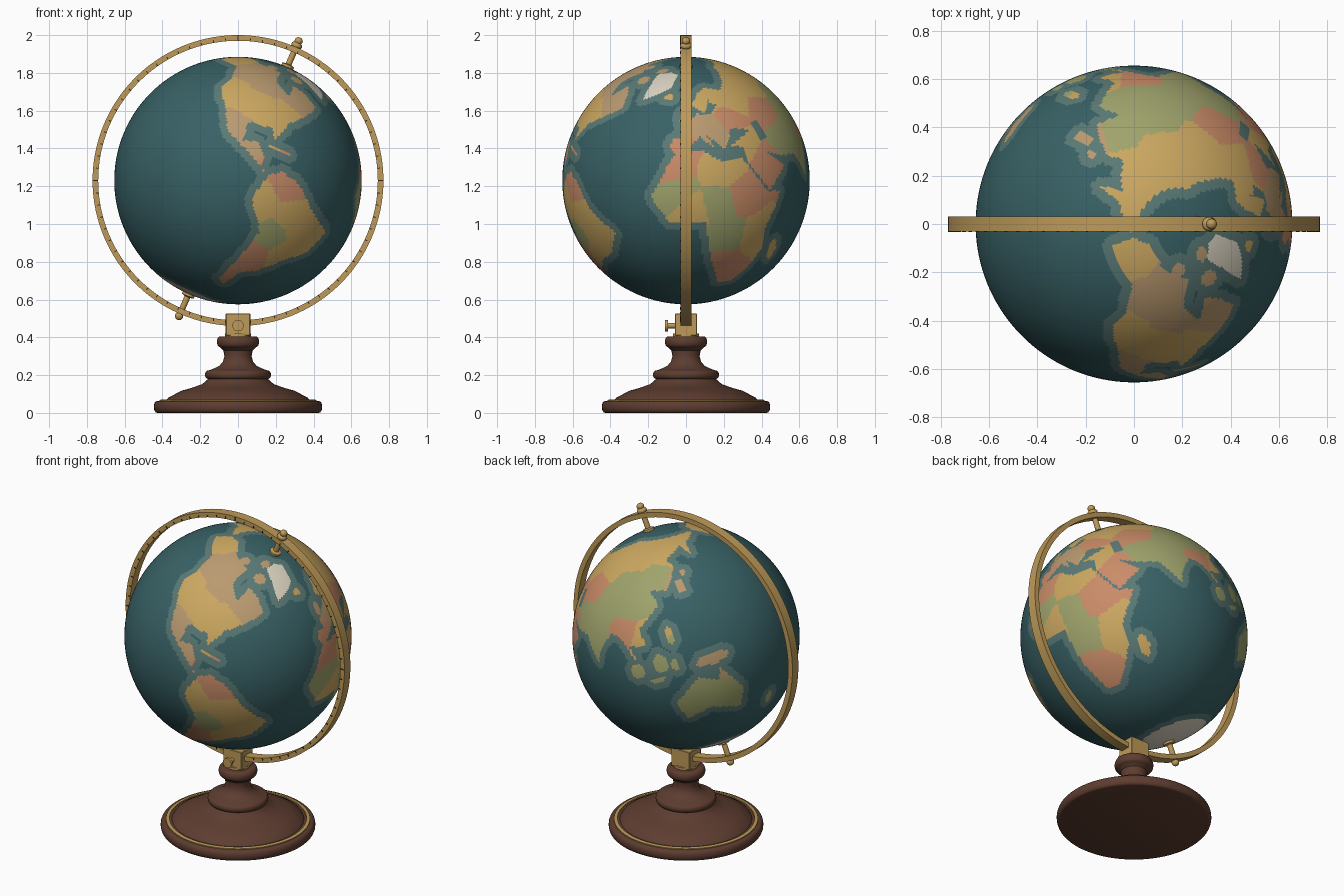
import bpy
import bmesh
from math import sin, cos, pi, radians, degrees, atan2, asin
from mathutils import Matrix, Vector
from mathutils.kdtree import KDTree

if "Cube" in bpy.data.objects:
    bpy.data.objects.remove(bpy.data.objects["Cube"])

CENTRE = Matrix.Translation((0, 0, 1.23))
TILT = CENTRE @ Matrix.Rotation(radians(23.5), 4, "Y")
FACING = Matrix.Rotation(pi / 2, 4, "X")      # turns +z to the front
RADIUS = 0.655
FRONT_LONGITUDE = -90


# ---- materials ----
def make_material(name, red, green, blue):
    linear = [((c / 255 + 0.055) / 1.055) ** 2.4 for c in (red, green, blue)] + [1]
    material = bpy.data.materials.new(name)
    material.use_nodes = True
    material.diffuse_color = linear
    shader = material.node_tree.nodes["Principled BSDF"]
    shader.inputs["Base Color"].default_value = linear
    return material


ocean = make_material("deep ocean", 56, 97, 101)
shallow = make_material("shallow water", 90, 122, 118)
gold = make_material("gold land", 204, 168, 97)
tan = make_material("tan land", 186, 154, 112)
green = make_material("green land", 160, 164, 108)
rust = make_material("rust land", 202, 140, 104)
ice = make_material("ice", 220, 212, 194)
brass = make_material("brass", 190, 154, 88)
wood = make_material("dark wood", 94, 61, 48)
ink = make_material("dark ink", 50, 38, 24)


# ---- helpers ----
def finish(name, bm, materials, matrix=Matrix(), smooth=True):
    mesh = bpy.data.meshes.new(name)
    bm.to_mesh(mesh)
    bm.free()
    for material in materials:
        mesh.materials.append(material)
    if smooth:
        mesh.shade_smooth()
        mesh.set_sharp_from_angle(angle=radians(35))
    obj = bpy.data.objects.new(name, mesh)
    obj.matrix_world = matrix
    bpy.context.collection.objects.link(obj)


def lathe(name, profile, material, matrix=Matrix(), steps=32, closed=False):
    bm = bmesh.new()
    verts = [bm.verts.new((r, 0, z)) for r, z in profile]
    edges = [bm.edges.new(pair) for pair in zip(verts, verts[1:])]
    if closed:
        edges.append(bm.edges.new((verts[-1], verts[0])))
    bmesh.ops.spin(bm, geom=verts + edges, axis=(0, 0, 1), cent=(0, 0, 0),
                   angle=2 * pi, steps=steps, use_merge=True)
    bmesh.ops.remove_doubles(bm, verts=bm.verts, dist=0.0001)
    bmesh.ops.recalc_face_normals(bm, faces=bm.faces)
    finish(name, bm, [material], matrix)


def bead(radius, bulge, bottom, top):
    """Half-round moulding that swells (or, with a negative bulge, narrows) between two heights."""
    middle, half = (bottom + top) / 2, (top - bottom) / 2
    angles = [pi * i / 8 for i in range(9)]
    return [(radius + bulge * sin(a), middle - half * cos(a)) for a in angles]


def direction(lon, lat):
    turn, rise = radians(lon - FRONT_LONGITUDE), radians(lat)
    return Vector((cos(rise) * sin(turn), -cos(rise) * cos(turn), sin(rise)))


def inside(lon, lat, outline):
    hit = False
    for (ax, ay), (bx, by) in zip(outline, outline[1:] + outline[:1]):
        if (ay > lat) != (by > lat) and lon < ax + (bx - ax) * (lat - ay) / (by - ay):
            hit = not hit
    return hit


# ---- coastlines as rough longitude and latitude outlines ----
north_america = [
    (-168, 66), (-156, 71), (-95, 69), (-94, 59), (-80, 52), (-77, 62), (-65, 59), (-56, 52),
    (-76, 36), (-81, 25), (-84, 30), (-97, 28), (-96, 18), (-88, 21), (-83, 15), (-82, 9),
    (-78, 8), (-95, 16), (-105, 20), (-112, 30), (-124, 40), (-124, 48), (-135, 58), (-165, 58)]
south_america = [
    (-78, 8), (-72, 12), (-62, 10), (-50, 1), (-35, -6), (-39, -18), (-48, -26), (-58, -38),
    (-65, -42), (-68, -55), (-74, -52), (-70, -18), (-81, -5)]
africa = [
    (-6, 36), (10, 37), (20, 31), (32, 31), (43, 12), (51, 11), (39, -6), (40, -15), (32, -28),
    (25, -34), (18, -34), (12, -16), (9, 4), (-8, 4), (-17, 15), (-10, 30)]
europe = [
    (-9, 37), (-9, 43), (-2, 43), (-4, 48), (9, 56), (20, 55), (30, 60), (22, 61), (25, 65),
    (16, 56), (5, 61), (14, 68), (26, 71), (45, 67), (45, 43), (31, 46), (28, 42), (23, 37),
    (13, 45), (17, 38), (9, 44), (-3, 36)]
asia = [
    (45, 67), (70, 73), (104, 77), (140, 72), (190, 66), (163, 60), (157, 51), (156, 60),
    (136, 54), (140, 48), (129, 36), (118, 39), (122, 30), (108, 21), (109, 12), (100, 13),
    (103, 2), (97, 17), (90, 22), (80, 14), (77, 8), (70, 22), (57, 26), (49, 30), (58, 21),
    (44, 13), (35, 28), (35, 36), (27, 38), (45, 43)]
australia = [
    (114, -22), (130, -12), (140, -17), (142, -11), (153, -27), (149, -38), (131, -31),
    (115, -34)]
greenland = [(-70, 77), (-55, 82), (-25, 82), (-21, 72), (-44, 60), (-54, 70)]
lands = [north_america, south_america, africa, europe, asia, australia, greenland]

# ---- islands as ovals: centre, then half width and half height ----
islands = {
    "far north": (-72, 69, 9, 3), "north channel": (-110, 72, 8, 3), "polar": (-78, 79, 11, 3),
    "north west": (-2, 54, 3, 4), "volcanic": (-19, 65, 5, 2), "spice": (47, -19, 3, 6),
    "sunrise": (138, 36, 3, 4), "north sunrise": (143, 43, 2, 2), "strait": (101, 0, 4, 4),
    "rainforest": (114, 1, 4, 5), "southern chain": (110, -7, 5, 1), "reef": (121, -2, 2, 3),
    "highland": (140, -5, 9, 3), "typhoon": (123, 13, 2, 5), "long white": (173, -41, 3, 4),
    "sugar": (-77, 21, 6, 1)}
for lon, lat, width, height in islands.values():
    angles = [i * pi / 6 for i in range(12)]
    lands.append([(lon + width * cos(a), lat + height * sin(a)) for a in angles])

# ---- map tints: each land face takes the colour of the nearest region ----
gold_regions = [
    (-118, 41), (-100, 39), (-82, 38), (-150, 65), (-50, -10), (-60, -5), (-75, -5), (-52, -25),
    (50, 60), (80, 60), (110, 60), (140, 60), (170, 65), (20, 28), (35, -6), (47, -19), (33, 39),
    (107, 14), (16, 63), (2, 8)]
tan_regions = [
    (-120, 58), (-98, 55), (-72, 54), (-115, 68), (-75, 72), (-103, 22), (10, 51), (22, 46),
    (140, -6), (138, 37)]
green_regions = [
    (105, 35), (88, 38), (122, 44), (105, 46), (78, 22), (67, 31), (-64, -18), (20, -3), (-6, 17),
    (17, 11), (133, -25), (113, 1)]
rust_regions = [
    (67, 48), (47, 23), (29, 13), (18, -22), (25, -30), (-9, 29), (-66, -30), (-68, -42),
    (-66, 7), (-4, 40), (32, 49), (98, 19)]
seeds = [(tint, direction(*spot))
         for tint, spots in zip((gold, tan, green, rust),
                                (gold_regions, tan_regions, green_regions, rust_regions))
         for spot in spots]
seed_tree = KDTree(len(seeds))
for i, (tint, spot) in enumerate(seeds):
    seed_tree.insert(spot, i)
seed_tree.balance()


def land_tint(lon, lat, spot):
    if lat < -72 + 4 * sin(radians(lon - 10)):      # southern ice cap
        return ice
    if abs(lon - 51) < 3 and abs(lat - 41) < 5:     # inland sea
        return None
    for outline in lands:
        if inside(lon, lat, outline):
            return ice if outline is greenland else seeds[seed_tree.find(spot)[1]][0]
    return None


# ---- globe ----
palette = [ocean, shallow, gold, tan, green, rust, ice]
bm = bmesh.new()
bmesh.ops.create_uvsphere(bm, u_segments=300, v_segments=150, radius=RADIUS)
sea, shore = [], KDTree(len(bm.faces))
for face in bm.faces:
    spot = face.calc_center_median().normalized()
    lon = (degrees(atan2(spot.x, -spot.y)) + FRONT_LONGITUDE + 170) % 360 - 170
    tint = land_tint(lon, degrees(asin(spot.z)), spot)
    if tint:
        face.material_index = palette.index(tint)
        shore.insert(spot, face.index)
    else:
        sea.append((face, spot))
shore.balance()
for face, spot in sea:
    face.material_index = 1 if shore.find(spot)[2] < radians(3.9) else 0
finish("globe", bm, palette, TILT)

# ---- meridian ring with degree marks on its front ----
lathe("meridian_ring", [(0.74, -0.03), (0.77, -0.03), (0.77, 0.03), (0.74, 0.03)],
      brass, CENTRE @ FACING, steps=144, closed=True)
bm = bmesh.new()
for i in range(72):
    length = 0.028 if i % 18 == 0 else 0.014
    place = (Matrix.Rotation(i * pi / 36, 4, "Y")
             @ Matrix.Translation((0.741 + length / 2, -0.031, 0))
             @ Matrix.Diagonal((length, 0.004, 0.005, 1)))
    bmesh.ops.create_cube(bm, size=1, matrix=place)
finish("degree_marks", bm, [ink], CENTRE, smooth=False)

# ---- axis pins ----
rod = [(0, 0.64), (0.034, 0.64), (0.034, 0.667), (0.016, 0.672), (0.016, 0.765)]
lathe("north_pin", rod + bead(0.016, 0.014, 0.765, 0.795) + bead(0, 0.022, 0.785, 0.826)[2:],
      brass, TILT)
lathe("south_pin", rod + bead(0, 0.022, 0.76, 0.804)[2:], brass,
      TILT @ Matrix.Rotation(pi, 4, "X"))

# ---- clamp block and thumbscrew ----
bm = bmesh.new()
bmesh.ops.create_cube(bm, size=1, matrix=Matrix.Translation((0, 0, 0.468))
                      @ Matrix.Diagonal((0.13, 0.115, 0.115, 1)))
bmesh.ops.bevel(bm, geom=bm.edges[:], offset=0.003, segments=1, affect="EDGES")
finish("clamp_block", bm, [brass], smooth=False)
lathe("clamp_collar", [(0, 0.4), (0.068, 0.4), (0.068, 0.42), (0, 0.428)], brass)
lathe("thumbscrew", [(0, 0.05), (0.014, 0.05), (0.014, 0.095), (0.03, 0.095), (0.03, 0.11),
                     (0, 0.11)], brass, Matrix.Translation((0, 0, 0.462)) @ FACING)

# ---- turned base: rounded foot, sloping dome, bead, waisted neck and cap ----
foot = [(0, 0)] + bead(0.428, 0.018, 0, 0.063)
dome = [(0.38, 0.066), (0.37, 0.08), (0.3, 0.117), (0.24, 0.134), (0.19, 0.152), (0.163, 0.175)]
neck = [(0.135, 0.232), (0.1, 0.248), (0.08, 0.27), (0.072, 0.3), (0.077, 0.33)]
lathe("turned_base", foot + dome + bead(0.16, 0.015, 0.18, 0.224) + neck
      + bead(0.095, 0.017, 0.348, 0.405) + [(0, 0.405)], wood, steps=96)
lathe("base_band", [(0.395, 0.06), (0.415, 0.06), (0.415, 0.069), (0.395, 0.072)],
      brass, steps=96, closed=True)
